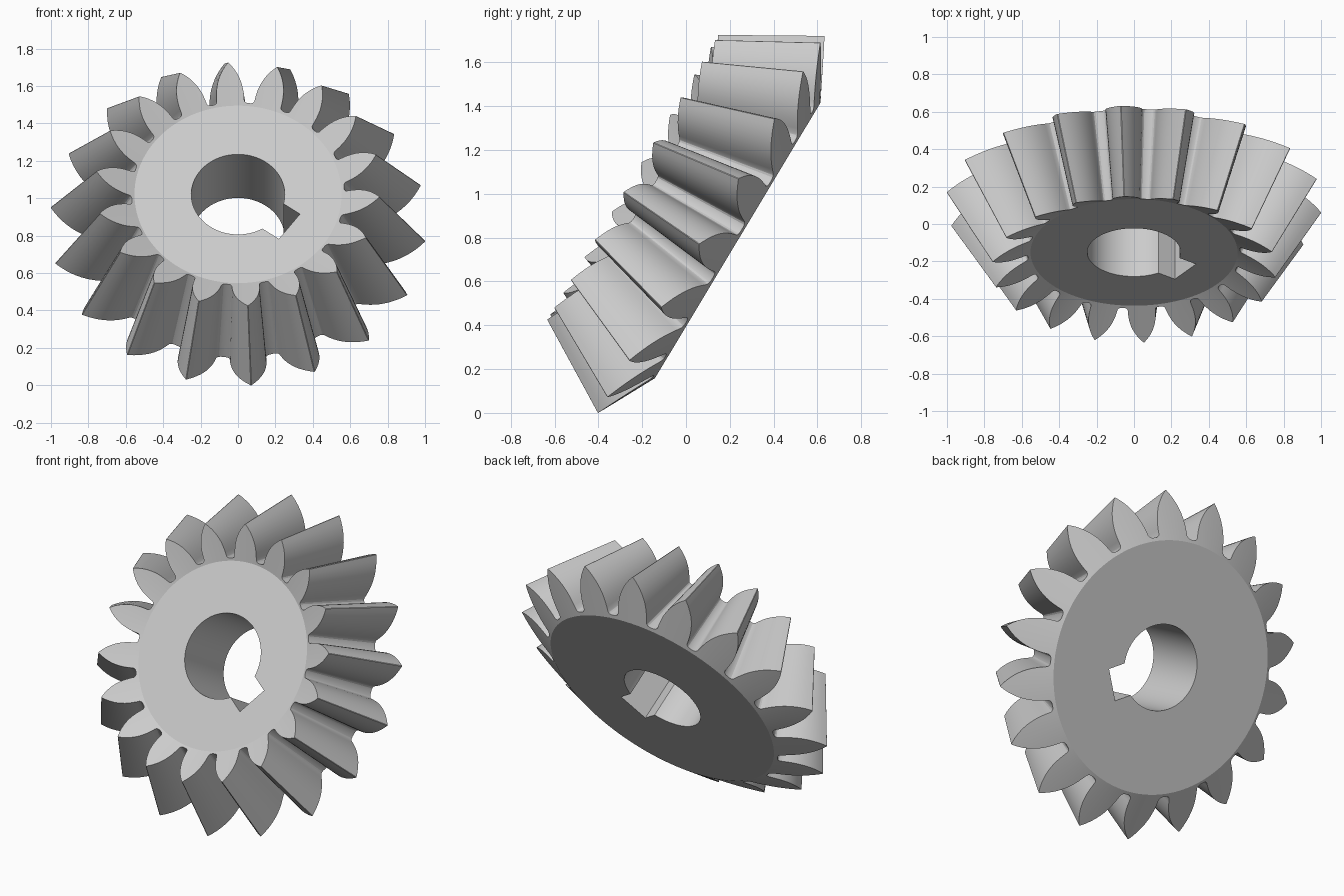
import bpy, bmesh
from math import sin, cos, radians, pi, sqrt, asin

if "Cube" in bpy.data.objects:
    bpy.data.objects.remove(bpy.data.objects["Cube"])

TEETH = 18
TIP, ROOT = 1.006, 0.752        # large end radii
HUB = 0.733                     # radius of the flat back face
BORE, KEY_DEPTH, KEY_HALF = 0.25, 0.34, 0.096
APEX = 1.706                    # cone apex height on the axis
SMALL = 0.755                   # small end scale toward the apex
SLOPE = 0.518                   # slope of the conical tooth ends
PHASE, KEY_ANGLE = radians(-6), radians(-36)


def end_height(r):
    return -(TIP - r) * SLOPE


def tooth_half_profile(steps=10):
    """(radius, half angle) pairs from root fillet to pointed tip."""
    base = 0.768
    points = [(ROOT, radians(9.0)), (ROOT + 0.003, radians(8.2)), (ROOT + 0.009, radians(7.6))]
    for i in range(steps + 1):
        t = i / steps
        r = base + (TIP - base) * t
        points.append((r, (0.096 * (1 - t ** 2.6) + 0.002) / r))
    return points


def gear_outline():
    half = tooth_half_profile()
    loop = []
    for k in range(TEETH):
        mid = PHASE + 2 * pi * k / TEETH
        loop += [(r, mid - a) for r, a in half]
        loop += [(r, mid + a) for r, a in reversed(half)]
    return loop


def bore_outline(steps=72):
    """Round bore with a rectangular keyway."""
    gap = asin(KEY_HALF / BORE)
    loop = [(BORE * cos(a), BORE * sin(a)) for a in
            (gap + (2 * pi - 2 * gap) * i / steps for i in range(steps + 1))]
    loop += [(KEY_DEPTH, -KEY_HALF), (KEY_DEPTH, KEY_HALF)]
    c, s = cos(KEY_ANGLE), sin(KEY_ANGLE)
    return [(x * c - y * s, x * s + y * c) for x, y in loop]


bm = bmesh.new()


def bridge(a, b):
    for i in range(len(a)):
        j = (i + 1) % len(a)
        bm.faces.new((a[i], a[j], b[j], b[i]))


def loop_edges(loop):
    edges = []
    for i, v in enumerate(loop):
        w = loop[(i + 1) % len(loop)]
        edges.append(bm.edges.get((v, w)) or bm.edges.new((v, w)))
    return edges


outline, bore = gear_outline(), bore_outline()
rims, hubs, holes = [], [], []
for scale in (1, SMALL):
    def place(x, y, z):
        return bm.verts.new((x * scale, y * scale, APEX + (z - APEX) * scale))
    rims.append([place(r * cos(a), r * sin(a), end_height(r)) for r, a in outline])
    hubs.append([place(HUB * cos(a), HUB * sin(a), end_height(HUB)) for r, a in outline])
    face_z = hubs[-1][0].co.z
    holes.append([bm.verts.new((x, y, face_z)) for x, y in bore])

# Tooth flanks, conical tooth ends and bore wall
bridge(rims[0], rims[1])
bridge(holes[0], holes[1])
for rim, hub in zip(rims, hubs):
    bridge(rim, hub)

# Flat faces around the bore
for hub, hole in zip(hubs, holes):
    bmesh.ops.triangle_fill(bm, use_beauty=True, edges=loop_edges(hub) + loop_edges(hole))
bmesh.ops.recalc_face_normals(bm, faces=bm.faces[:])

mesh = bpy.data.meshes.new("bevel_gear")
bm.to_mesh(mesh)
bm.free()
gear = bpy.data.objects.new("bevel_gear", mesh)
bpy.context.collection.objects.link(gear)

# Tilt the axis toward the front
gear.rotation_euler = (radians(59), 0, 0)
gear.location = (0, 0.115, 0.86)

steel = bpy.data.materials.new("light_grey")
steel.use_nodes = True
colour = (0.6, 0.6, 0.6, 1)
steel.diffuse_color = colour
steel.node_tree.nodes["Principled BSDF"].inputs["Base Color"].default_value = colour
mesh.materials.append(steel)

bpy.context.view_layer.objects.active = gear
gear.select_set(True)
bpy.ops.object.shade_smooth_by_angle(angle=radians(20))
